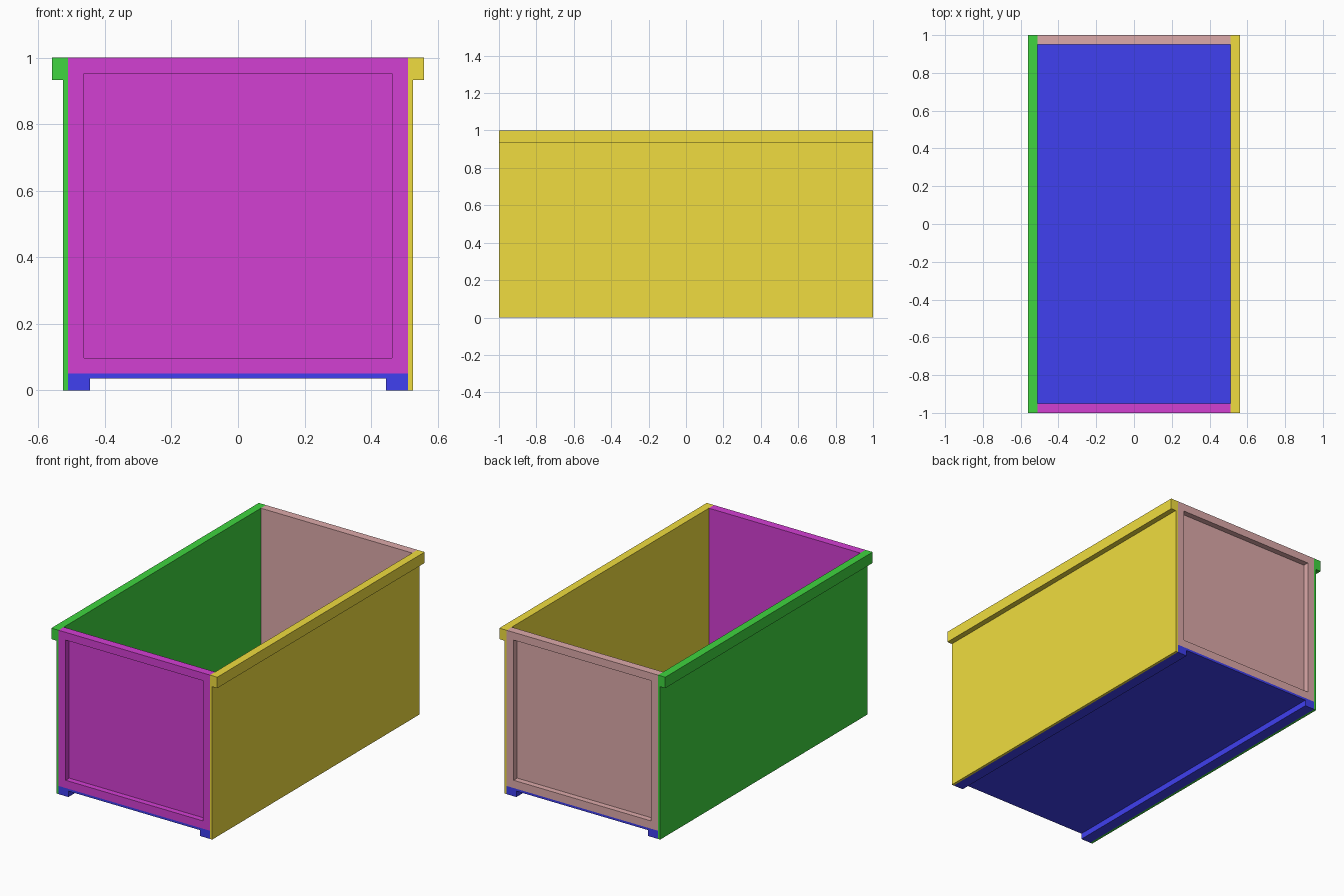
import bpy, bmesh
from mathutils import Vector

if "Cube" in bpy.data.objects:
    bpy.data.objects.remove(bpy.data.objects["Cube"])

HALF_LEN = 1.0      # half length along y
INNER = 0.511       # half width inside the side walls
LIP = 0.067         # rim height / frame width
DEPTH = 0.035       # recess depth


def finish(bm, name, color):
    bmesh.ops.recalc_face_normals(bm, faces=bm.faces)
    mesh = bpy.data.meshes.new(name)
    bm.to_mesh(mesh)
    bm.free()
    obj = bpy.data.objects.new(name, mesh)
    bpy.context.collection.objects.link(obj)
    mat = bpy.data.materials.new(name + "_paint")
    mat.diffuse_color = (*color, 1)
    mat.use_nodes = True
    mat.node_tree.nodes["Principled BSDF"].inputs["Base Color"].default_value = mat.diffuse_color
    mesh.materials.append(mat)
    return obj


def extrude_along_y(name, profile, color):
    """Sweep an x-z profile over the full length of the box."""
    bm = bmesh.new()
    face = bm.faces.new([bm.verts.new((x, -HALF_LEN, z)) for x, z in profile])
    ext = bmesh.ops.extrude_face_region(bm, geom=[face])["geom"]
    verts = [g for g in ext if isinstance(g, bmesh.types.BMVert)]
    bmesh.ops.translate(bm, verts=verts, vec=(0, 2 * HALF_LEN, 0))
    return finish(bm, name, color)


def end_panel(name, side, color):
    """Slab with a framed recess on its outer face."""
    bm = bmesh.new()
    bmesh.ops.create_cube(bm, size=1)
    bmesh.ops.scale(bm, verts=bm.verts, vec=(2 * INNER, 0.05, 0.95))
    bmesh.ops.translate(bm, verts=bm.verts,
                        vec=(0, side * (HALF_LEN - 0.025), 0.525))
    outer = max(bm.faces, key=lambda f: f.normal.dot(Vector((0, side, 0))))
    bmesh.ops.inset_region(bm, faces=[outer], thickness=LIP)
    ext = bmesh.ops.extrude_face_region(bm, geom=[outer])["geom"]
    verts = [g for g in ext if isinstance(g, bmesh.types.BMVert)]
    bmesh.ops.translate(bm, verts=verts, vec=(0, -side * DEPTH, 0))
    if outer.is_valid:
        bmesh.ops.delete(bm, geom=[outer], context='FACES_ONLY')
    return finish(bm, name, color)


# Side walls: thin sheet with an outward rim at the top
wall = [(INNER, 0), (0.526, 0), (0.526, 1 - LIP),
        (0.56, 1 - LIP), (0.56, 1), (INNER, 1)]
for name, s, color in (("right_wall", 1, (0.87, 0.72, 0.05)),
                       ("left_wall", -1, (0.05, 0.66, 0.05))):
    extrude_along_y(name, [(s * x, z) for x, z in wall], color)

# Floor with two long runners
half = [(INNER, 0.05), (INNER, 0), (0.445, 0), (0.445, 0.036)]
floor = half + [(-x, z) for x, z in reversed(half)]
extrude_along_y("floor", floor, (0.05, 0.05, 0.87))

# Recessed end panels
end_panel("front_panel", -1, (0.65, 0.05, 0.65))
end_panel("back_panel", 1, (0.72, 0.40, 0.40))
